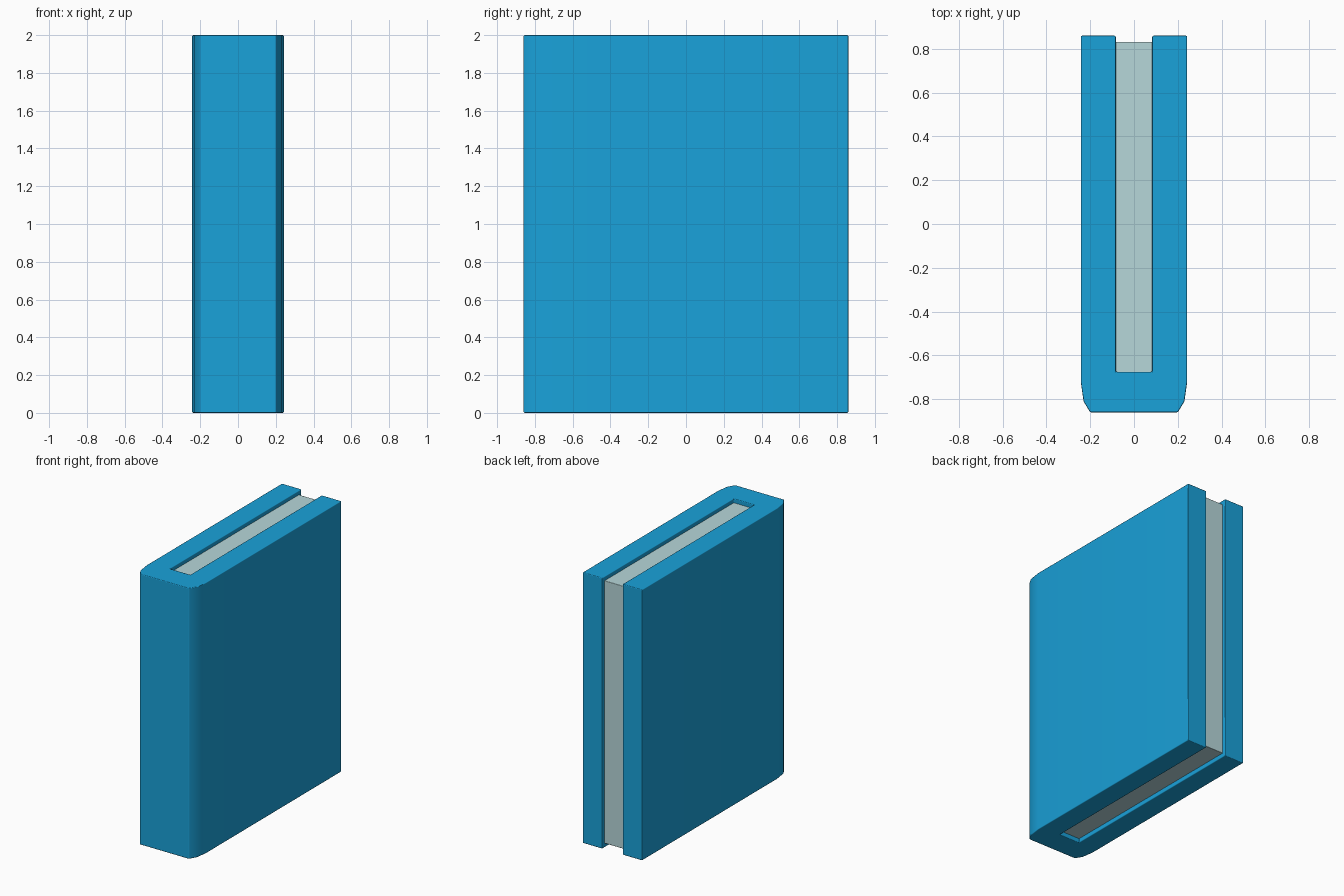
import bpy, bmesh, math

if "Cube" in bpy.data.objects:
    bpy.data.objects.remove(bpy.data.objects["Cube"])


def material(name, color):
    mat = bpy.data.materials.new(name)
    mat.diffuse_color = (*color, 1)
    mat.use_nodes = True
    mat.node_tree.nodes["Principled BSDF"].inputs["Base Color"].default_value = mat.diffuse_color
    return mat


def extrude_profile(name, half, z0, z1, mat, bevel):
    """Mirror a right-hand half outline across x = 0 and extrude it upward."""
    outline = half + [(-x, y) for x, y in reversed(half)]
    bm = bmesh.new()
    face = bm.faces.new([bm.verts.new((x, y, z0)) for x, y in outline])
    top = bmesh.ops.extrude_face_region(bm, geom=[face])["geom"]
    bmesh.ops.translate(bm, vec=(0, 0, z1 - z0),
                        verts=[v for v in top if isinstance(v, bmesh.types.BMVert)])
    bmesh.ops.recalc_face_normals(bm, faces=bm.faces)
    mesh = bpy.data.meshes.new(name)
    bm.to_mesh(mesh)
    bm.free()
    obj = bpy.data.objects.new(name, mesh)
    bpy.context.collection.objects.link(obj)
    mesh.materials.append(mat)
    # Slightly softened edges
    mod = obj.modifiers.new("soft_edges", "BEVEL")
    mod.width = bevel
    mod.segments = 2
    mod.limit_method = "ANGLE"
    mod.angle_limit = math.radians(40)
    mod.harden_normals = True
    mesh.shade_smooth()
    return obj


blue = material("cover_blue", (0.01, 0.36, 0.70))
paper = material("paper", (0.47, 0.68, 0.70))

# Cover: two boards joined by a spine with rounded front corners
extrude_profile("book_cover",
                [(0.2, -0.86), (0.23, -0.81), (0.243, -0.72), (0.243, 0.86),
                 (0.083, 0.86), (0.083, -0.675)],
                0.0, 2.0, blue, 0.006)

# Page block: recessed between the boards, edges tucked into the cover
extrude_profile("page_block", [(0.086, -0.68), (0.086, 0.832)],
                0.03, 1.97, paper, 0.004)
